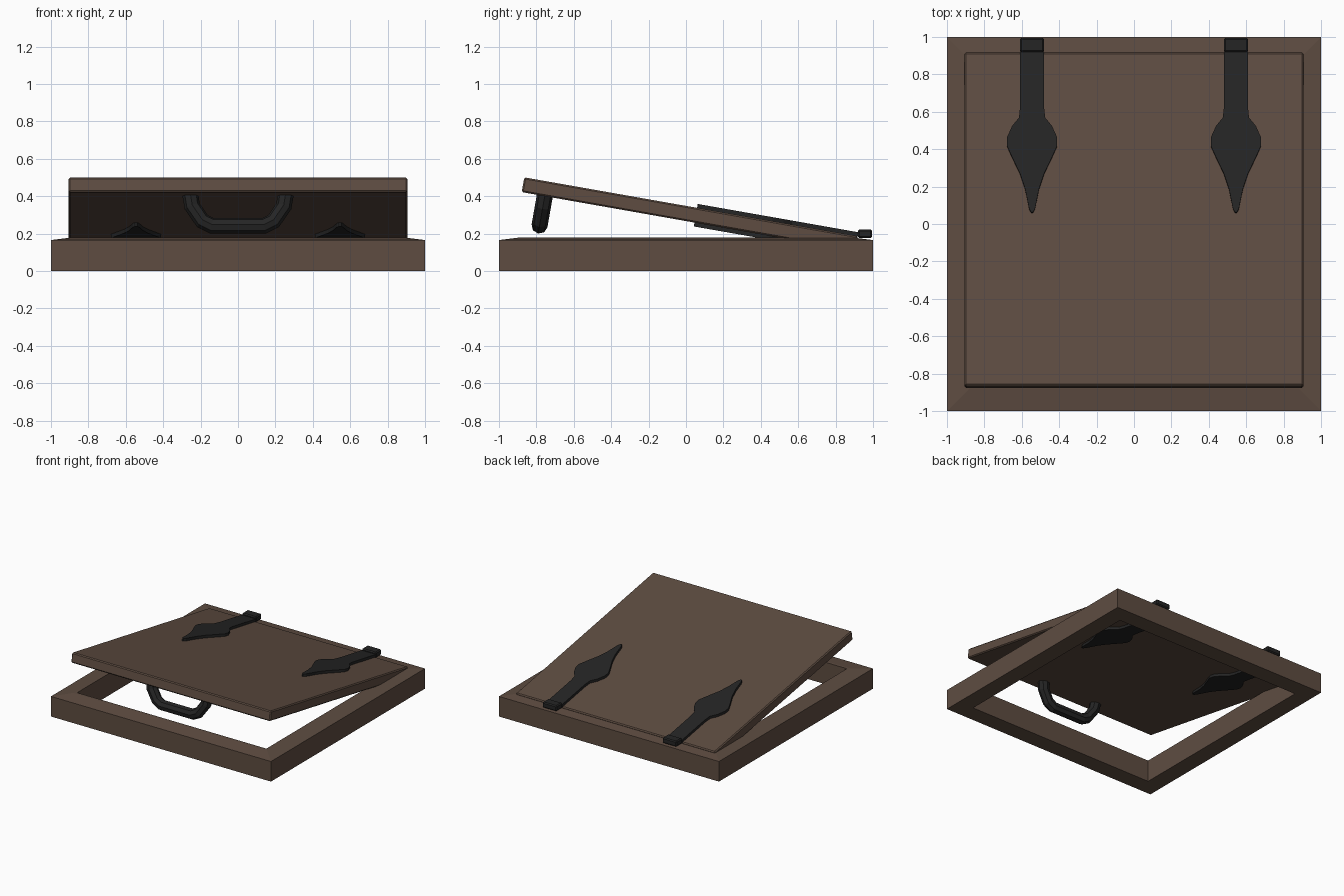
import bpy, bmesh, math
from mathutils import Matrix

cube = bpy.data.objects.get("Cube")
if cube:
    bpy.data.objects.remove(cube, do_unlink=True)


def material(name, rgb):
    m = bpy.data.materials.new(name)
    m.use_nodes = True
    m.diffuse_color = (*rgb, 1)
    m.node_tree.nodes["Principled BSDF"].inputs["Base Color"].default_value = (*rgb, 1)
    return m


wood = material("brown wood", (0.112, 0.073, 0.053))
iron = material("black iron", (0.018, 0.018, 0.018))

# Hinge line: lid parts are built flat, then tilted open about it
TILT = Matrix.Translation((0, 0.918, 0.186)) @ Matrix.Rotation(math.radians(-10), 4, "X")
THICK = 0.08
LID = 1.81


def add_object(name, bm, mat, matrix=None, bevel=0):
    bmesh.ops.recalc_face_normals(bm, faces=bm.faces)
    mesh = bpy.data.meshes.new(name)
    bm.to_mesh(mesh)
    bm.free()
    mesh.materials.append(mat)
    ob = bpy.data.objects.new(name, mesh)
    bpy.context.collection.objects.link(ob)
    if matrix:
        ob.matrix_world = matrix
    if bevel:
        mod = ob.modifiers.new("Bevel", "BEVEL")
        mod.width = bevel
        mod.segments = 1
    return ob


def box(name, size, centre, mat, matrix=None, bevel=0):
    bm = bmesh.new()
    place = Matrix.Translation(centre) @ Matrix.Diagonal((*size, 1))
    bmesh.ops.create_cube(bm, size=1, matrix=place)
    return add_object(name, bm, mat, matrix, bevel)


# Square frame: a section swept round four mitred corners
section = [(1, 0), (1, 0.165), (0.88, 0.18), (0.86, 0.18), (0.86, 0)]
bm = bmesh.new()
rings = [[bm.verts.new((sx * r, sy * r, z)) for sx, sy in ((-1, -1), (1, -1), (1, 1), (-1, 1))]
         for r, z in section]
for i, ring in enumerate(rings):
    nxt = rings[(i + 1) % len(rings)]
    for j in range(4):
        k = (j + 1) % 4
        bm.faces.new((ring[j], ring[k], nxt[k], nxt[j]))
add_object("frame", bm, wood)

# Lid panel
box("lid", (LID, LID, THICK), (0, -LID / 2, -THICK / 2), wood, TILT, 0.008)

# Spade-ended straps, standing proud of both faces of the lid: (half width, y)
outline = [(0.064, 0.0), (0.064, -0.30), (0.07, -0.358), (0.107, -0.404), (0.134, -0.465),
           (0.134, -0.511), (0.107, -0.572), (0.064, -0.663), (0.0375, -0.744),
           (0.016, -0.851), (0.005, -0.872)]
PROUD = 0.021
for side, x in (("right", -0.545), ("left", 0.545)):
    bm = bmesh.new()
    points = outline + [(-w, y) for w, y in reversed(outline)]
    face = bm.faces.new([bm.verts.new((x + w, y, -THICK - PROUD)) for w, y in points])
    grown = bmesh.ops.extrude_face_region(bm, geom=[face])["geom"]
    top = [v for v in grown if isinstance(v, bmesh.types.BMVert)]
    bmesh.ops.translate(bm, verts=top, vec=(0, 0, THICK + 2 * PROUD))
    add_object(side + "_strap", bm, iron, TILT)
    # Hinge knuckle at the back
    box(side + "_hinge", (0.128, 0.076, 0.046), (x, 0.957, 0.199), iron, bevel=0.008)

# Eight-sided pull handle under the front of the lid
half = [(0.255, -0.07), (0.245, -0.135), (0.19, -0.216), (0.14, -0.241)]
path = [(-x, z) for x, z in half] + list(reversed(half))
curve = bpy.data.curves.new("handle", "CURVE")
curve.dimensions = "3D"
curve.bevel_depth = 0.043
curve.bevel_resolution = 2
curve.use_fill_caps = True
spline = curve.splines.new("POLY")
spline.points.add(len(path) - 1)
for point, (x, z) in zip(spline.points, path):
    point.co = (x, -1.685, z, 1)
spline.use_smooth = False
curve.materials.append(iron)
handle = bpy.data.objects.new("handle", curve)
bpy.context.collection.objects.link(handle)
handle.matrix_world = TILT
bpy.ops.object.select_all(action="DESELECT")
handle.select_set(True)
bpy.context.view_layer.objects.active = handle
bpy.ops.object.convert(target="MESH")
